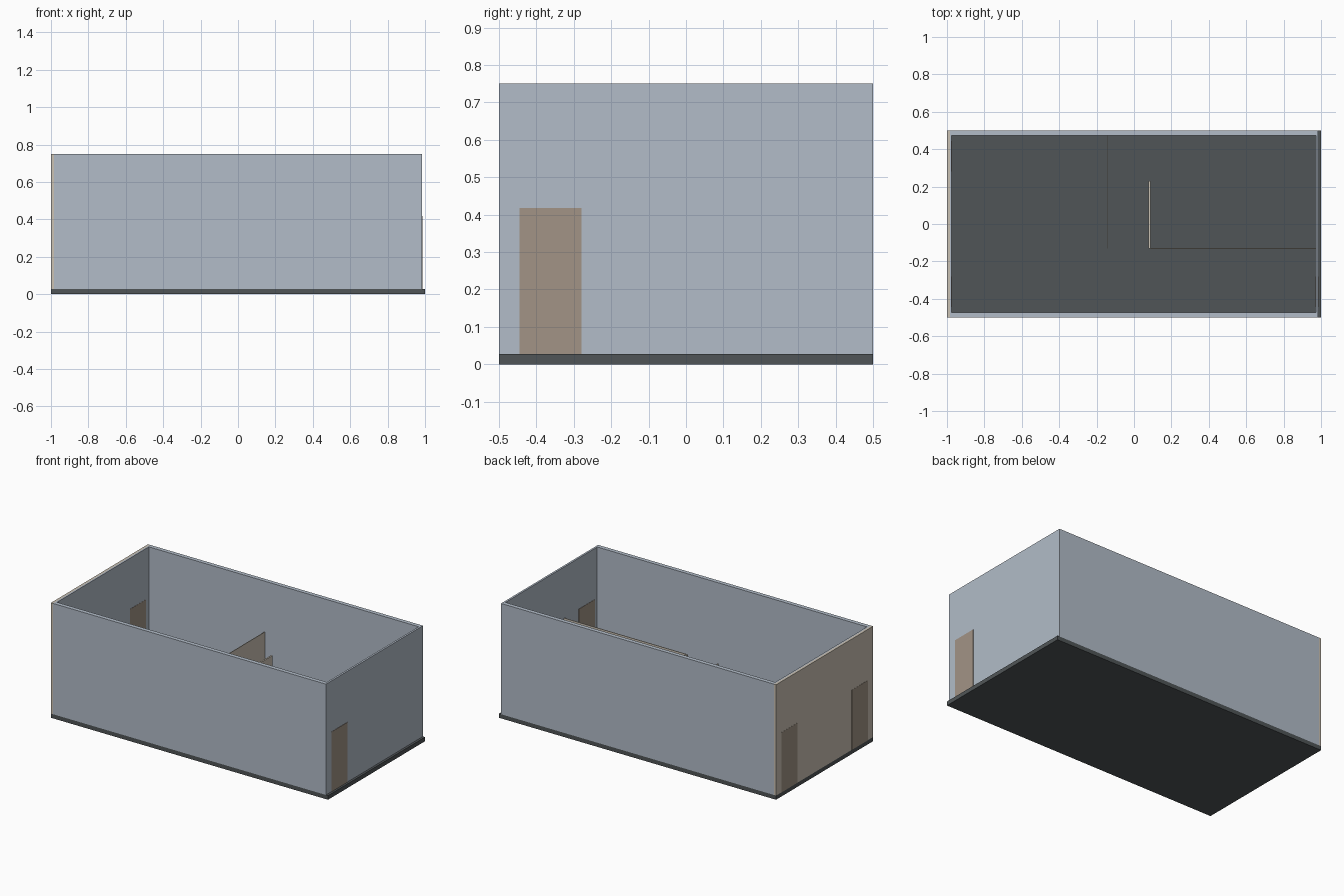
import bpy

if "Cube" in bpy.data.objects:
    bpy.data.objects.remove(bpy.data.objects["Cube"])


def srgb(r, g, b):
    def lin(c):
        c /= 255
        return c / 12.92 if c <= 0.04045 else ((c + 0.055) / 1.055) ** 2.4
    return (lin(r), lin(g), lin(b), 1)


def material(name, rgb):
    m = bpy.data.materials.new(name)
    m.diffuse_color = srgb(*rgb)
    m.use_nodes = True
    m.node_tree.nodes["Principled BSDF"].inputs["Base Color"].default_value = m.diffuse_color
    return m


BLUE = material("pale blue wall", (178, 188, 200))
TAN = material("warm beige", (203, 194, 180))
BROWN = material("door brown", (162, 148, 134))
DARK = material("dark slate floor", (80, 85, 87))


def box(name, x, y, z, mat):
    """Box from (min, max) ranges along each axis."""
    bpy.ops.mesh.primitive_cube_add(size=1)
    ob = bpy.context.object
    ob.name = name
    ob.location = [(a + b) / 2 for a, b in (x, y, z)]
    ob.scale = [b - a for a, b in (x, y, z)]
    bpy.ops.object.transform_apply(location=True, rotation=False, scale=True)
    ob.data.materials.append(mat)
    return ob


FLOOR, TOP, DOOR = 0.027, 0.75, 0.418
WALL_Z = (FLOOR, TOP)
LOW_Z = (FLOOR, DOOR)

# Floor slab
box("floor_slab", (-1, 1), (-0.5, 0.5), (0, FLOOR), DARK)

# Outer walls
box("front_wall", (-0.985, 0.985), (-0.5, -0.473), WALL_Z, BLUE)
box("back_wall", (-0.985, 0.985), (0.473, 0.5), WALL_Z, BLUE)
box("right_wall", (0.972, 0.985), (-0.473, 0.473), WALL_Z, BLUE)
box("left_wall_lining", (-0.985, -0.975), (-0.473, 0.473), WALL_Z, BLUE)
box("left_wall_cladding", (-1, -0.985), (-0.5, 0.5), WALL_Z, TAN)

# Doors, visible on both wall faces
box("right_door", (0.970, 0.987), (-0.445, -0.28), LOW_Z, BROWN)
for side, y in (("front", (-0.445, -0.28)), ("back", (0.28, 0.445))):
    box("left_door_" + side, (-1, -0.973), y, LOW_Z, BROWN).location.x = -0.001

# Low interior partitions
box("partition_left", (-0.142, -0.138), (-0.13, 0.473), LOW_Z, TAN)
box("partition_middle", (0.078, 0.088), (-0.13, 0.23), LOW_Z, TAN)
box("partition_long", (0.088, 0.972), (-0.133, -0.129), LOW_Z, TAN)
